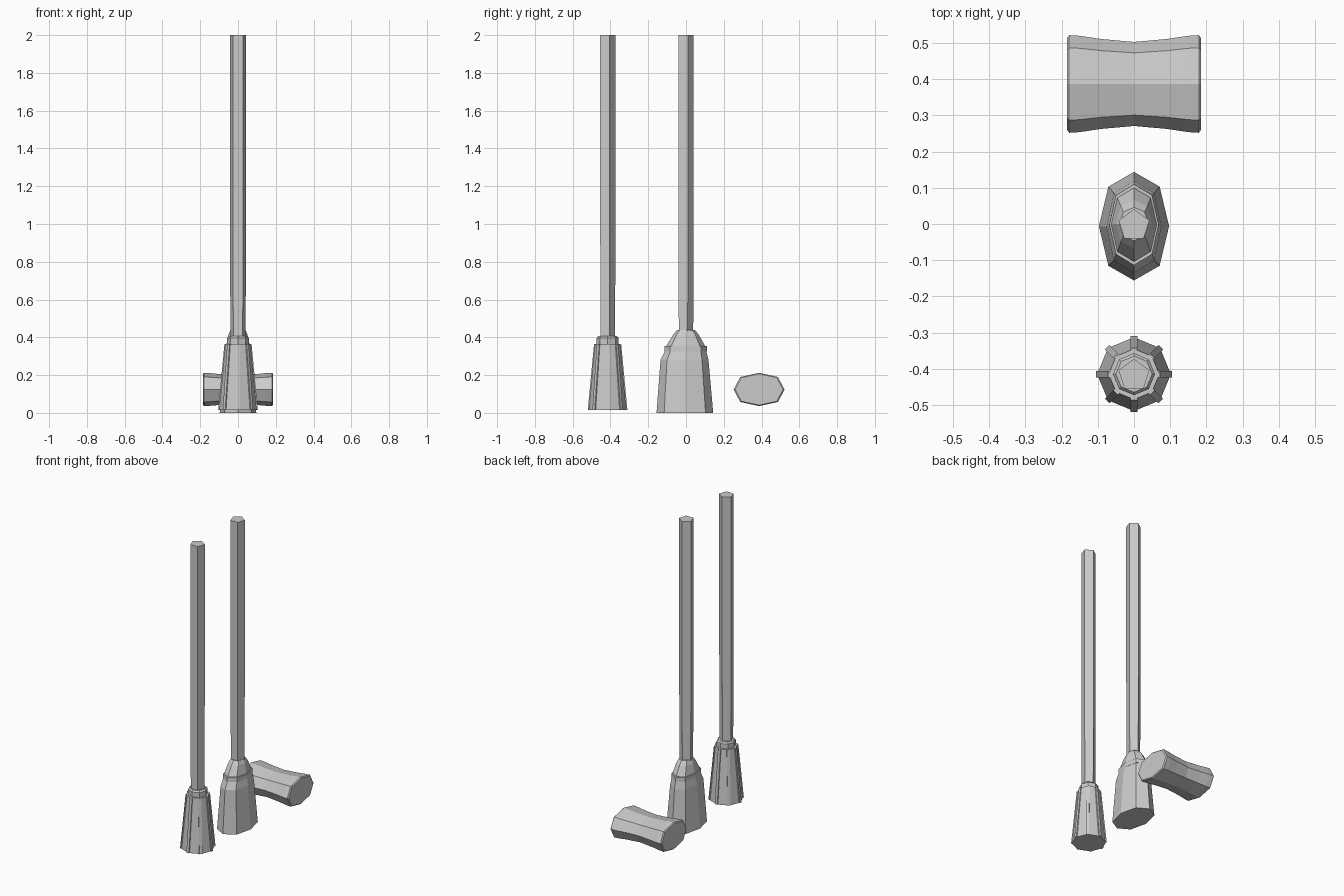
import bpy
from math import sin, cos, pi, radians

if "Cube" in bpy.data.objects:
    bpy.data.objects.remove(bpy.data.objects["Cube"])


def loft(name, rings):
    """Skin a list of equal-length point rings and cap both ends."""
    n = len(rings[0])
    verts = [p for r in rings for p in r]
    faces = [(i * n + k, i * n + (k + 1) % n, (i + 1) * n + (k + 1) % n, (i + 1) * n + k)
             for i in range(len(rings) - 1) for k in range(n)]
    faces += [tuple(reversed(range(n))), tuple(range(len(verts) - n, len(verts)))]
    me = bpy.data.meshes.new(name)
    me.from_pydata(verts, [], faces)
    ob = bpy.data.objects.new(name, me)
    bpy.context.collection.objects.link(ob)
    return ob


def ring(n, r, z, cy=0.0, start=0.0):
    return [(r * cos(start + 2 * pi * k / n), cy + r * sin(start + 2 * pi * k / n), z)
            for k in range(n)]


# five-sided poles
for name, cy, z0 in (("round_broom_pole", -0.418, 0.38), ("flat_broom_pole", -0.004, 0.40)):
    loft(name, [ring(5, 0.042, z0, cy, pi / 2), ring(5, 0.045, 1.0, cy, pi / 2),
                ring(5, 0.045, 2.0, cy, pi / 2)])

# round broom: octagonal bristle skirt and stepped collar
CY = -0.415
loft("round_broom_bristles", [ring(8, 0.102, 0.015, CY), ring(8, 0.07, 0.365, CY)])
loft("round_broom_collar", [ring(8, 0.058, 0.36, CY), ring(8, 0.058, 0.396, CY),
                            ring(8, 0.05, 0.406, CY)])

# narrow strips down the corners of the skirt
for k in range(8):
    a = k * pi / 4
    rings = []
    for z, r in ((0.016, 0.105), (0.364, 0.072)):
        rings.append([(u * cos(a) - v * sin(a), CY + u * sin(a) + v * cos(a), z)
                      for u, v in ((r - 0.015, -0.009), (r, -0.009), (r, 0.009), (r - 0.015, 0.009))])
    loft("round_broom_strip", rings)

# flat broom: flattened eight-sided head with a binding band
SECTION = [(1, 0), (0.73, 0.73), (0, 1), (-0.73, 0.73),
           (-1, 0), (-0.73, -0.73), (0, -1), (-0.73 * -1, -0.73)]


def flat_ring(hx, hy, z, cy):
    return [(hx * u, cy + hy * v, z) for u, v in SECTION]


loft("flat_broom_head", [flat_ring(*r) for r in (
    (0.097, 0.150, 0.0, -0.006), (0.076, 0.127, 0.28, -0.008), (0.068, 0.110, 0.325, -0.002),
    (0.062, 0.100, 0.36, -0.002), (0.050, 0.067, 0.415, 0.0), (0.040, 0.046, 0.44, 0.0))])
loft("flat_broom_band", [flat_ring(*r) for r in (
    (0.069, 0.113, 0.326, -0.002), (0.068, 0.112, 0.354, -0.002))])

# waisted loose block lying behind the brooms
BLOCK = [(0.135, 0), (0.1, 0.066), (0, 0.088), (-0.1, 0.066),
         (-0.135, 0), (-0.1, -0.066), (0, -0.088), (0.1, -0.066)]
stations = [(0.0, 0.86), (0.09, 0.92), (0.15, 0.985), (0.179, 1.0), (0.185, 0.94)]
stations = [(-x, s) for x, s in reversed(stations[1:])] + stations
loft("waisted_block", [[(x, 0.387 + y * s, 0.124 + z * s) for y, z in BLOCK]
                       for x, s in stations])
